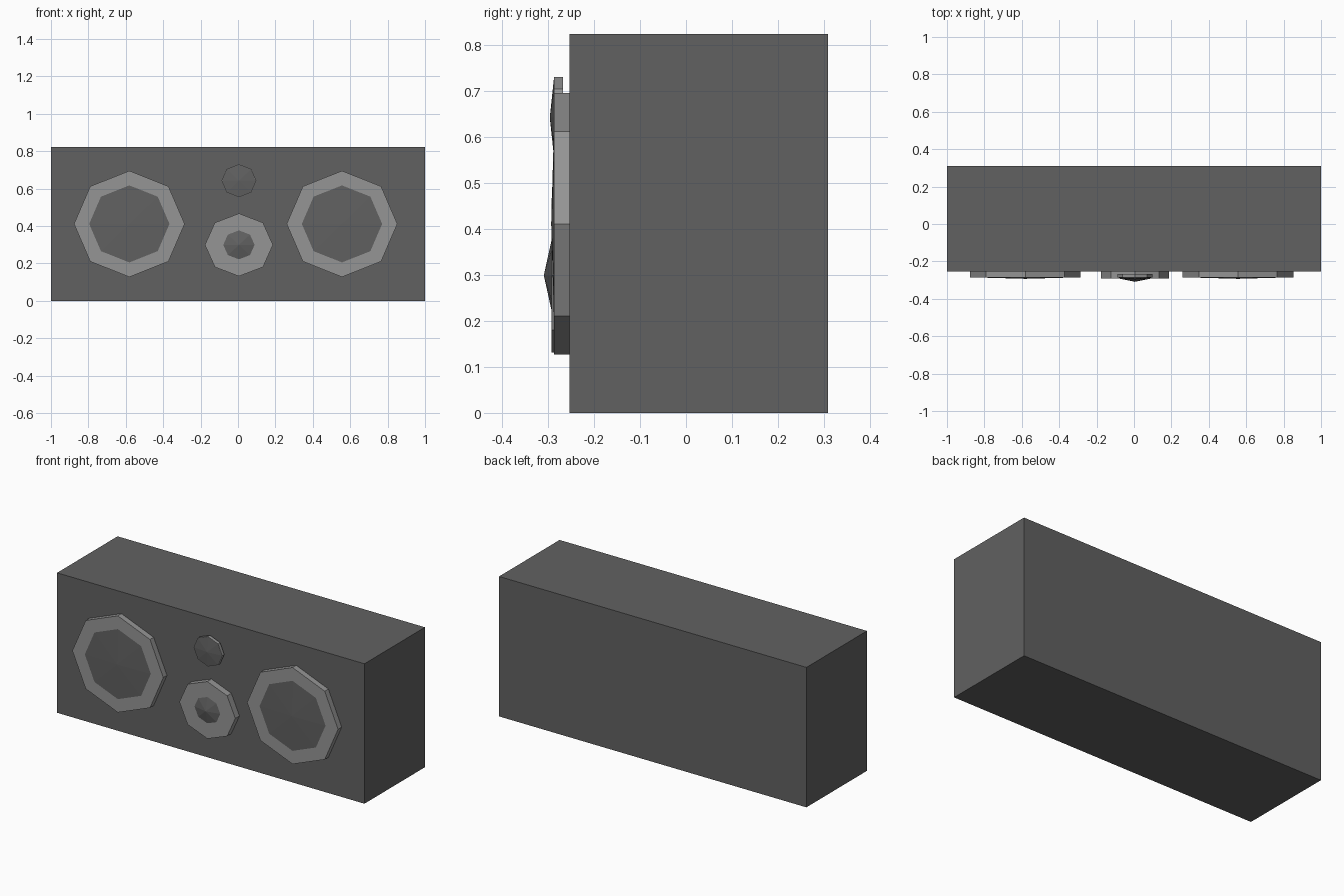
import bpy, bmesh, math

if "Cube" in bpy.data.objects:
    bpy.data.objects.remove(bpy.data.objects["Cube"])

def material(name, v):
    m = bpy.data.materials.new(name)
    m.diffuse_color = (v, v, v, 1)
    m.use_nodes = True
    m.node_tree.nodes["Principled BSDF"].inputs["Base Color"].default_value = m.diffuse_color
    return m

DARK = material("charcoal", 0.12)
GREY = material("mid_grey", 0.30)

def finish(name, bm, mats):
    bmesh.ops.recalc_face_normals(bm, faces=bm.faces)
    me = bpy.data.meshes.new(name)
    bm.to_mesh(me)
    bm.free()
    for m in mats:
        me.materials.append(m)
    ob = bpy.data.objects.new(name, me)
    bpy.context.collection.objects.link(ob)
    return ob

# Cabinet
bm = bmesh.new()
bmesh.ops.create_cube(bm, size=1)
for v in bm.verts:
    v.co = (v.co.x * 2, v.co.y * 0.562 + 0.028, (v.co.z + 0.5) * 0.823)
finish("cabinet", bm, [DARK])

def driver(name, cx, cz, rx, rz, inner, back, front, apex, sides=8):
    """Octagonal grey surround with a shallow dark cone pointing forward."""
    bm = bmesh.new()
    def loop(s, y):
        return [bm.verts.new((cx + rx * s * math.sin(i * math.tau / sides), y,
                              cz + rz * s * math.cos(i * math.tau / sides)))
                for i in range(sides)]
    loops = [loop(1, back), loop(1, front), loop(inner, front)]
    tip = bm.verts.new((cx, apex, cz))
    bm.faces.new(loops[0])
    for i in range(sides):
        j = (i + 1) % sides
        for a, b in zip(loops, loops[1:]):
            bm.faces.new((a[i], a[j], b[j], b[i]))
        bm.faces.new((loops[2][i], loops[2][j], tip)).material_index = 1
    return finish(name, bm, [GREY, DARK])

# Two woofers, the midrange and the small tweeter that sits proud of the cabinet
driver("woofer_left", -0.581, 0.411, 0.296, 0.284, 0.725, -0.245, -0.287, -0.293)
driver("woofer_right", 0.556, 0.411, 0.296, 0.284, 0.725, -0.245, -0.287, -0.293)
driver("midrange", 0.005, 0.299, 0.182, 0.168, 0.46, -0.245, -0.292, -0.309)
driver("tweeter", 0.005, 0.642, 0.093, 0.088, 0.97, -0.267, -0.287, -0.296)
